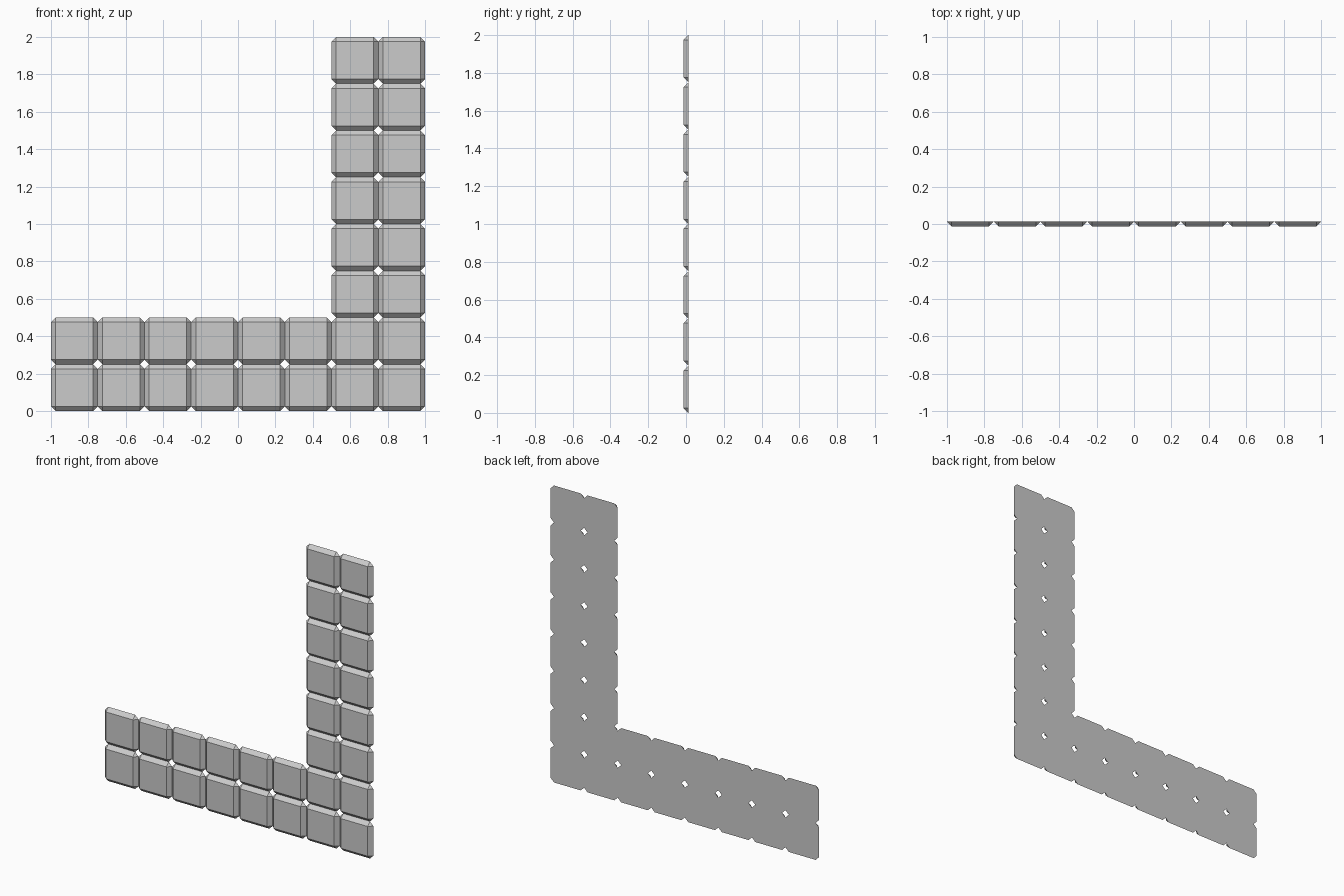
import bpy, bmesh
from mathutils import Matrix

if "Cube" in bpy.data.objects:
    bpy.data.objects.remove(bpy.data.objects["Cube"])

TILE, BEVEL = 0.25, 0.025


def tile_mesh():
    # Chamfered cube, sliced so only its bevelled front cap remains
    bm = bmesh.new()
    bmesh.ops.create_cube(bm, size=TILE)
    bmesh.ops.bevel(bm, geom=bm.edges[:], offset=BEVEL, offset_type='OFFSET',
                    segments=1, affect='EDGES')
    cut_y = -TILE / 2 + BEVEL
    bmesh.ops.bisect_plane(bm, geom=bm.verts[:] + bm.edges[:] + bm.faces[:],
                           plane_co=(0, cut_y, 0), plane_no=(0, 1, 0),
                           dist=1e-5, clear_outer=True)
    bmesh.ops.remove_doubles(bm, verts=bm.verts[:], dist=1e-5)
    # Flat back
    rim = [e for e in bm.edges if e.is_boundary]
    if rim:
        bmesh.ops.contextual_create(bm, geom=rim)
    bmesh.ops.translate(bm, verts=bm.verts[:],
                        vec=(TILE / 2, -cut_y + BEVEL / 2, TILE / 2))
    bmesh.ops.recalc_face_normals(bm, faces=bm.faces[:])
    me = bpy.data.meshes.new("tile")
    bm.to_mesh(me)
    bm.free()
    return me


def tile_grid(name, mesh, x, z, columns, rows):
    ob = bpy.data.objects.new(name, mesh)
    ob.location = (x, 0, z)
    bpy.context.collection.objects.link(ob)
    for label, count, step in (("columns", columns, (TILE, 0, 0)),
                               ("rows", rows, (0, 0, TILE))):
        mod = ob.modifiers.new(label, 'ARRAY')
        mod.count = count
        mod.use_relative_offset = False
        mod.use_constant_offset = True
        mod.constant_offset_displace = step
    return ob


# L-shaped tiled panel: long foot and upright arm
tile = tile_mesh()
tile_grid("foot_tiles", tile, -1.0, 0.0, 8, 2)
tile_grid("upright_tiles", tile, 0.5, 0.5, 2, 6)
